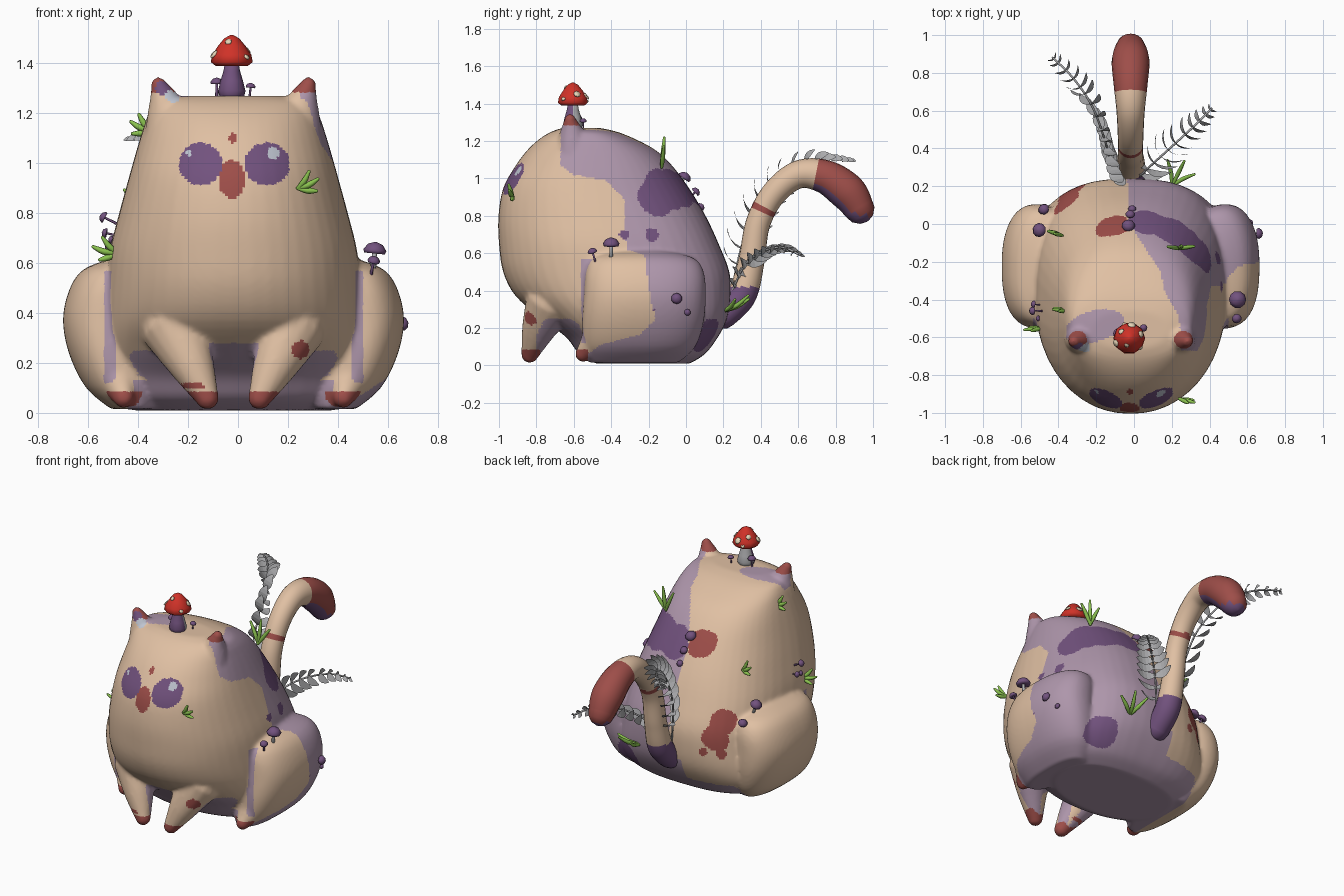
import bpy, bmesh, math, random
from mathutils import Vector as V

if "Cube" in bpy.data.objects:
    bpy.data.objects.remove(bpy.data.objects["Cube"])
random.seed(4)
C = -0.018  # symmetry plane of the creature

def material(name, r, g, b):
    lin = lambda c: ((c / 255 + 0.055) / 1.055) ** 2.4
    m = bpy.data.materials.new(name)
    m.diffuse_color = (lin(r), lin(g), lin(b), 1)
    m.use_nodes = True
    m.node_tree.nodes["Principled BSDF"].inputs["Base Color"].default_value = m.diffuse_color
    return m

MATS = [material(*a) for a in (
    ("tan fur", 224, 192, 163), ("light mauve", 174, 150, 171), ("dark purple", 114, 82, 126),
    ("rust red", 158, 78, 73), ("bright red", 208, 50, 40), ("cream", 232, 215, 185),
    ("leaf grey", 172, 172, 174), ("grass green", 140, 196, 80), ("pale blue", 190, 196, 208))]
TAN, MAUVE, DARK, RUST, RED, CREAM, GREY, GREEN, PALE = range(9)

def spline(rows, n):
    out = []
    for i in range(len(rows) - 1):
        a, b, c, d = (rows[max(0, min(len(rows) - 1, i + k))] for k in (-1, 0, 1, 2))
        for k in range(n):
            t = k / n
            out.append([0.5 * (2*q + (r-p)*t + (2*p - 5*q + 4*r - s)*t*t + (3*q - p - 3*r + s)*t**3)
                        for p, q, r, s in zip(a, b, c, d)])
    return out + [list(rows[-1])]

def interp(table, v):
    if v <= table[0][0]: return table[0][1]
    for (a, p), (b, q) in zip(table, table[1:]):
        if v <= b: return p + (q - p) * (v - a) / (b - a)
    return table[-1][1]

def loft(bm, rings, mat=0):
    vs = [[bm.verts.new(p) for p in ring] for ring in rings]
    n = len(vs[0])
    fs = [bm.faces.new((a[i], a[(i+1) % n], b[(i+1) % n], b[i])) for a, b in zip(vs, vs[1:]) for i in range(n)]
    fs += [bm.faces.new(vs[0][::-1]), bm.faces.new(vs[-1])]
    for f in fs:
        f.material_index, f.smooth = mat, True
    return fs

def tube(bm, rows, sides=16, steps=5, mat=0):
    rows = spline(rows, steps)
    pts, rad = [V(r[:3]) for r in rows], [r[3] for r in rows]
    d0, d1 = (pts[0] - pts[1]).normalized(), (pts[-1] - pts[-2]).normalized()
    for o, k in ((.5, .866), (.87, .5), (1, .08)):   # rounded ends
        pts = [pts[0] + d0 * (o - (0, .5, .87)[(.5, .87, 1).index(o)]) * rows[0][3]] + pts
        pts.append(Vector_end(pts, d1, rows[-1], o))
        rad = [rows[0][3] * k] + rad + [rows[-1][3] * k]
    rings = []
    for i, p in enumerate(pts):
        t = pts[min(i+1, len(pts)-1)] - pts[max(i-1, 0)]
        q = t.to_track_quat('Z', 'X')
        rings.append([p + q @ V((math.cos(a) * rad[i], math.sin(a) * rad[i], 0))
                      for a in (2 * math.pi * k / sides for k in range(sides))])
    return loft(bm, rings, mat)

def Vector_end(pts, d, row, o):
    return V(row[:3]) + d * o * row[3]

def revolve(bm, base, axis, profile, sides, mat):
    q = V(axis).to_track_quat('Z', 'X')
    return loft(bm, [[V(base) + q @ V((r * math.cos(a), r * math.sin(a), h))
                for a in (2 * math.pi * k / sides for k in range(sides))] for h, r in profile], mat)

def finish(bm, name, fix=True):
    if fix: bmesh.ops.recalc_face_normals(bm, faces=bm.faces)
    me = bpy.data.meshes.new(name)
    bm.to_mesh(me); bm.free()
    for m in MATS: me.materials.append(m)
    ob = bpy.data.objects.new(name, me)
    bpy.context.collection.objects.link(ob)
    return ob

def oval(cx, cy, z, rx, ry, nf, nb, n=48):
    out = []
    for k in range(n):
        c, s = math.cos(2*math.pi*k/n), math.sin(2*math.pi*k/n)
        e = 2 / (nf if s < 0 else nb)
        out.append(V((cx + rx * math.copysign(abs(c)**e, c), cy + ry * math.copysign(abs(s)**e, s), z)))
    return out

# Body: torso, haunches, legs and ears fused into one smooth skin
bm = bmesh.new()
torso = [(.01, .40, -.48, .02, 2.6), (.06, .5, -.57, .1, 2.7), (.15, .54, -.64, .17, 2.8), (.25, .535, -.77, .22, 2.8),
         (.37, .52, -.91, .238, 2.8), (.5, .51, -.978, .232, 2.7), (.65, .495, -1.0, .175, 2.6),
         (.8, .458, -1.003, .105, 2.5), (.95, .417, -.977, .015, 2.4), (1.07, .383, -.91, -.075, 2.4),
         (1.15, .358, -.85, -.16, 2.4), (1.21, .335, -.785, -.27, 2.5), (1.25, .30, -.72, -.37, 2.5), (1.27, .2, -.66, -.46, 2.4)]
loft(bm, [oval(C, (f+b)/2, z, w, (b-f)/2, 2.15, n) for z, w, f, b, n in spline(torso, 4)])
haunch = [(.015, .40, .09, -.28, .24), (.1, .44, .15, -.25, .30), (.235, .48, .178, -.23, .325), (.375, .50, .183, -.22, .325),
          (.5, .485, .17, -.22, .315), (.575, .46, .14, -.23, .27), (.615, .43, .07, -.25, .14)]
for s in (-1, 1):
    loft(bm, [oval(C + s*x, y, z, rx, ry, 2.5, 2.3) for z, x, rx, y, ry in spline(haunch, 4)])
    tube(bm, [(C+s*.48, -.40, .27, .12), (C+s*.46, -.48, .14, .085), (C+s*.44, -.55, .062, .044)])   # hind foot
    tube(bm, [(C+s*.23, -.72, .34, .14), (C+s*.17, -.785, .2, .095), (C+s*.105, -.835, .06, .048)])  # front leg
    tube(bm, [(C+s*.25, -.60, 1.1, .11), (C+s*.272, -.61, 1.23, .072), (C+s*.30, -.62, 1.315, .032)])  # ear
raw = finish(bm, "body")
m = raw.modifiers.new("fuse", 'REMESH'); m.mode, m.voxel_size = 'VOXEL', .0115
m = raw.modifiers.new("soften", 'SMOOTH'); m.factor, m.iterations = .5, 8
me = bpy.data.meshes.new_from_object(raw.evaluated_get(bpy.context.evaluated_depsgraph_get()))
raw.modifiers.clear()
raw.data = me
me.materials.clear()
for k in MATS: me.materials.append(k)

# Coat pattern: front edge of the mauve side by height, its inner edge by depth
EDGE_Y = [(0, -.6), (.11, -.46), (.165, -.25), (.25, -.16), (.35, -.19), (.59, -.22), (.62, -.32), (.89, -.33),
          (.99, -.43), (1.02, -.6), (1.07, -.67), (1.4, -.67)]
EDGE_X = [(-.7, .25), (-.5, .24), (-.35, .16), (-.25, .14), (-.1, .04), (0, -.02), (.3, -.04)]
SPOTS = [(.08, .02, .95, .11, DARK), (.2, -.05, .95, .12, DARK), (.3, -.11, .94, .12, DARK), (.35, -.17, .88, .10, DARK),
         (.36, .12, .15, .11, DARK), (.46, -.33, .7, .025, DARK), (.45, -.18, .7, .035, DARK), (.63, -.17, .3, .025, DARK),
         (.57, -.0, .29, .025, DARK), (-.11, -.02, .97, .095, RUST), (-.36, .12, .56, .085, RUST), (-.33, .15, .46, .085, RUST),
         (-.27, .2, .37, .03, RUST), (-.37, .15, .36, .03, RUST), (-.26, -.66, 1.27, .03, PALE), (-.3, -.65, 1.30, .03, DARK)]
FACE = [(.14, 1.04, .024, .026, PALE), (-.195, 1.042, .012, .014, PALE), (-.15, .996, .086, .086, DARK),
        (.117, .996, .09, .086, DARK), (-.025, .935, .053, .077, RUST), (-.022, 1.1, .013, .025, RUST),
        (.25, .253, .036, .036, RUST), (-.19, .108, .06, .01, RUST)]

def coat(p, n):
    x, y, z = p
    dx = abs(x - C)
    if y < -.6:
        for a, b, rx, rz, mat in FACE:
            if ((x-a)/rx)**2 + ((z-b)/rz)**2 < 1: return mat
    if z < .085 and (y < -.78 or (y < -.525 and dx > .36)): return RUST
    for a, b, c, r, mat in SPOTS:
        if (p - V((a, b, c))).length < r * (1 + .08 * math.sin(25*x + 31*z)): return mat
    if z > 1.285: return RUST
    if y > interp(EDGE_Y, z) and x > interp(EDGE_X, y): return MAUVE
    if z > 1.2 and ((x+.21)/.16)**2 + ((y+.54-.2*(x+.2))/.085)**2 < 1: return MAUVE
    if z < .13 and y > -.7 and dx < .4 and (y < -.3 or n.z < -.5): return MAUVE
    if z < .28 and dx < .1 and y > -.82: return MAUVE
    if z < .25 and n.z < -.55 and dx < .42 and y > -.8 and x > -.45: return MAUVE
    if .12 < z < .57 and .475 < dx < .52 and -.56 < y < -.4: return MAUVE
    return TAN
for f in me.polygons:
    f.use_smooth = True
    f.material_index = coat(f.center, f.normal)

# Tail with dark base, a ring and a rust tip
bm = bmesh.new()
fs = tube(bm, [(C, .2, .27, .075), (C, .3, .38, .078), (C, .35, .56, .07), (C, .385, .76, .066), (C, .47, .92, .068),
               (C, .6, 1.02, .075), (C, .74, 1.01, .09), (C, .86, .93, .1), (C, .925, .84, .083)], 20, 12)
bmesh.ops.recalc_face_normals(bm, faces=bm.faces)
for f in fs:
    c = f.calc_center_median()
    if c.y - .25 * (c.z - 1) > .69: f.material_index = DARK if f.normal.z < -.45 else RUST
    elif c.z < .42: f.material_index = DARK
    elif abs(c.z + .45 * (c.y - .42) - .83) < .02: f.material_index = RUST
finish(bm, "tail")

# Large spotted mushroom on the head
bm = bmesh.new()
top = V((-.025, -.605, 1.25))
for f in revolve(bm, top, (0, 0, 1), [(0, .045), (.04, .055), (.08, .045), (.12, .033), (.15, .028)], 10, DARK):
    if f.calc_center_median().y > top.y + .005: f.material_index = GREY
cap = [(.143, .02), (.14, .065), (.155, .084), (.185, .078), (.22, .055), (.25, .03), (.263, .006)]
revolve(bm, top, (0, 0, 1), cap, 10, RED)
for ang, h, r in ((200, .185, .02), (250, .235, .014), (320, .175, .013), (20, .2, .019), (80, .19, .022), (140, .215, .017), (110, .165, .012)):
    rr = interp([(a, b) for a, b in cap[2:]], h)
    d = V((math.cos(math.radians(ang)), math.sin(math.radians(ang)), 0))
    revolve(bm, top + d * (rr - .004) + V((0, 0, h)), d + V((0, 0, .8)), [(0, r), (.006, r * .9)], 8, CREAM)
finish(bm, "large_mushroom")

# Small purple mushrooms: base, direction, height, cap radius
bm = bmesh.new()
for base, d, h, r in (
        ((-.085, -.58, 1.25), (0, 0, 1), .09, .026), ((.045, -.55, 1.25), (.1, 0, 1), .07, .02),
        ((.54, -.4, .57), (.1, 0, 1), .11, .046), ((.53, -.48, .54), (.2, -.3, 1), .09, .026),
        ((.62, -.05, .35), (1, 0, .2), .06, .03), ((.58, 0, .28), (1, .2, .1), .05, .018),
        ((-.47, -.46, .75), (-1, 0, .5), .09, .023), ((-.48, -.43, .71), (-1, .1, .2), .065, .02),
        ((-.46, -.5, .68), (-1, 0, .3), .06, .016), ((-.47, -.04, .58), (-.4, .1, 1), .11, .038),
        ((-.45, .05, .5), (-.4, .4, 1), .1, .03), ((-.03, -.04, .96), (0, .7, 1), .08, .036),
        ((-.02, .02, .9), (0, 1, .9), .06, .026), ((-.01, .05, .83), (0, 1, .6), .05, .022)):
    revolve(bm, base, d, [(-.02, r*.3), (h*.5, r*.22), (h - r*.7, r*.2)], 6, GREY if r > .03 else DARK)
    revolve(bm, base, d, [(h - r*.85, r*.3), (h - r*.9, r*.9), (h - r*.6, r), (h - r*.1, r*.65), (h + r*.1, r*.1)], 10, DARK)
finish(bm, "small_mushrooms")

# Grass tufts: base, direction, blade length
bm = bmesh.new()
for base, d, L in (((.24, -.13, 1.06), (.1, .1, 1), .15), ((-.35, -.46, 1.13), (-1, .1, .3), .09),
                   ((.24, -.925, .9), (1, -.25, .3), .08), ((-.48, -.55, .64), (-1, -.1, .1), .1),
                   ((-.38, -.06, .85), (-1, .3, .4), .09), ((.2, .2, .29), (.5, 1, .45), .15)):
    d = V(d).normalized()
    side = d.cross(V((0, 1, .2) if abs(d.y) < .6 else (0, 0, 1))).normalized()
    for k in (-1, 0, 1):
        e = (d + side * k * .45).normalized()
        l = L * (1 - .2 * abs(k) + random.uniform(-.1, .1))
        b = V(base)
        p, q = b + e * l * .55 + side * k * .005, b + e * l + V((0, 0, .15 * l)) + side * k * .2 * l
        tube(bm, [(*b, .008), (*p, .013), (*q, .007)], 6, 3, GREEN)
finish(bm, "grass_tufts")

# Two fern fronds with curved leaflets beside the tail
def fern(name, path, n0, n1, pairs, length):
    bm = bmesh.new()
    tube(bm, [(*p, .006) for p in path], 5, 6, GREY)
    bmesh.ops.recalc_face_normals(bm, faces=bm.faces)
    pts = [V(p) for p in spline(path, 12)]
    for i in range(pairs):
        u = .12 + .88 * i / (pairs - 1)
        k = min(int(u * (len(pts) - 1)), len(pts) - 2)
        T = (pts[k+1] - pts[k]).normalized()
        w = max(0, min(1, (u - .45) * 2.5))
        S = T.cross(V(n0) * (1-w) + V(n1) * w).normalized()
        N = S.cross(T)
        L = length * (1 - .75 * u * u) * min(1, .6 + 2 * u)
        for s in (-1, 1):
            strip = []
            for j in range(6):
                t = j / 5
                c = pts[k] + S * s * L * t * (1 - .2 * t) + T * L * .5 * t * t - N * L * .2 * t * t
                h = .24 * L * math.sin(math.pi * (.08 + .9 * t)) ** .7
                o = N * h + T * h * .45
                strip.append((bm.verts.new(c - o), bm.verts.new(c + o)))
            for a, b in zip(strip, strip[1:]):
                bm.faces.new((a[0], b[0], b[1], a[1])).material_index = GREY
    finish(bm, name, False)
fern("low_fern", [(.02, .24, .38), (.09, .31, .53), (.2, .41, .61), (.32, .52, .63), (.41, .61, .59)],
     (0, -.2, 1), (0, 0, 1), 11, .14)
fern("tall_fern", [(-.06, .24, .38), (-.12, .31, .68), (-.15, .43, .92), (-.22, .62, 1.07), (-.32, .77, 1.11), (-.43, .88, 1.1)],
     (-1, -.3, 0), (0, 0, 1), 15, .15)
